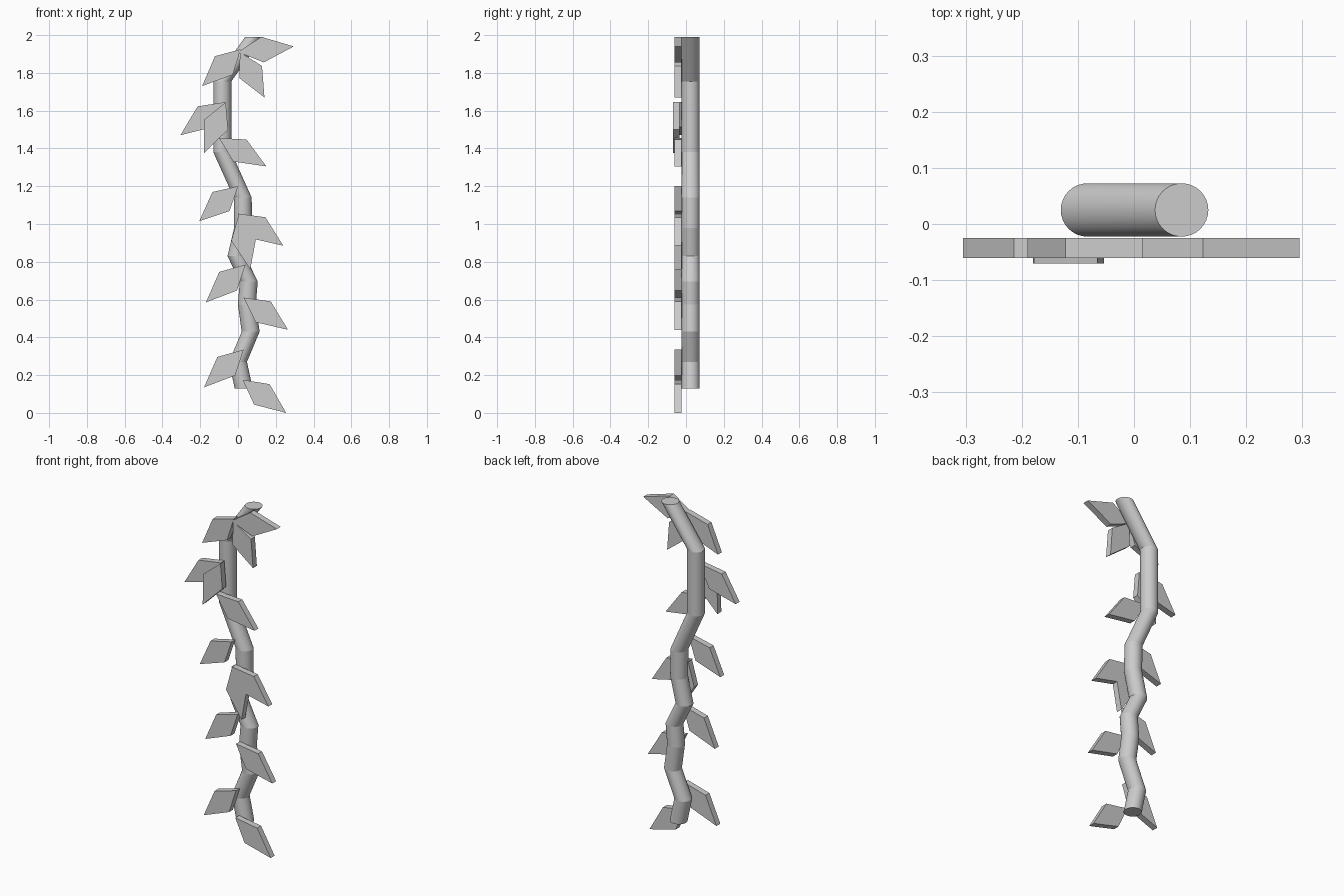
import bpy, bmesh, math
from mathutils import Vector

cube = bpy.data.objects.get("Cube")
if cube:
    bpy.data.objects.remove(cube, do_unlink=True)

# One plain grey for the whole plant
grey = bpy.data.materials.new("plain grey")
grey.use_nodes = True
GREY = (0.6, 0.6, 0.6, 1)
grey.diffuse_color = GREY
grey.node_tree.nodes["Principled BSDF"].inputs["Base Color"].default_value = GREY


def add_object(name, bm):
    bmesh.ops.recalc_face_normals(bm, faces=bm.faces)
    mesh = bpy.data.meshes.new(name)
    bm.to_mesh(mesh)
    bm.free()
    mesh.materials.append(grey)
    obj = bpy.data.objects.new(name, mesh)
    bpy.context.collection.objects.link(obj)
    return obj


# Stem: level circles stacked along a crooked path, (x, z) from the bottom up
STEM_PATH = [(0.03, 0.13), (0.0, 0.27), (0.067, 0.43), (0.047, 0.575),
             (0.057, 0.695), (-0.008, 0.83), (0.027, 0.98), (0.025, 1.14),
             (-0.083, 1.38), (-0.083, 1.755), (0.085, 1.99)]
RADIUS, STEM_Y, SIDES = 0.0475, 0.025, 32

bm = bmesh.new()
rings = []
for x, z in STEM_PATH:
    rings.append([bm.verts.new((x + RADIUS * math.cos(a), STEM_Y + RADIUS * math.sin(a), z))
                  for a in (math.tau * i / SIDES for i in range(SIDES))])
for low, high in zip(rings, rings[1:]):
    for i in range(SIDES):
        j = (i + 1) % SIDES
        bm.faces.new((low[i], low[j], high[j], high[i]))
bm.faces.new(rings[0])
bm.faces.new(rings[-1])
stem = add_object("stem", bm)
for face in stem.data.polygons:
    face.use_smooth = len(face.vertices) == 4
# Keep the rims and the bends crisp
for edge in stem.data.edges:
    a, b = (stem.data.vertices[v].co for v in edge.vertices)
    edge.use_edge_sharp = abs(a.z - b.z) < 0.001


# Leaves: thick flat kites, given by base and tip (x, z)
LEAVES = [((0.0, 1.91), (0.295, 1.94)), ((0.01, 1.91), (0.14, 1.67)),
          ((0.015, 1.925), (-0.19, 1.73)), ((-0.07, 1.645), (-0.305, 1.47)),
          ((-0.065, 1.645), (-0.18, 1.375)), ((-0.10, 1.455), (0.15, 1.305)),
          ((0.0, 1.20), (-0.205, 1.015)), ((0.0, 1.055), (0.24, 0.885)),
          ((0.005, 1.055), (0.065, 0.76)), ((0.04, 0.785), (-0.17, 0.585)),
          ((0.03, 0.61), (0.265, 0.44)), ((0.03, 0.335), (-0.18, 0.135)),
          ((0.025, 0.175), (0.255, 0.0))]
THICK, LEAF_FRONT, HALF_WIDTH = 0.036, -0.061, 0.068
RAISED = 4  # this leaf lies over its neighbour

for n, (base, tip) in enumerate(LEAVES):
    base, tip = Vector(base), Vector(tip)
    middle = base.lerp(tip, 0.44)
    side = (tip - base).orthogonal().normalized() * HALF_WIDTH
    front = LEAF_FRONT - (0.009 if n == RAISED else 0)
    bm = bmesh.new()
    face = bm.faces.new([bm.verts.new((p.x, front, p.y))
                         for p in (base, middle + side, tip, middle - side)])
    extruded = bmesh.ops.extrude_face_region(bm, geom=[face], use_keep_orig=True)
    moved = [g for g in extruded["geom"] if isinstance(g, bmesh.types.BMVert)]
    bmesh.ops.translate(bm, verts=moved, vec=(0, THICK, 0))
    add_object(f"leaf_{n + 1}", bm)
